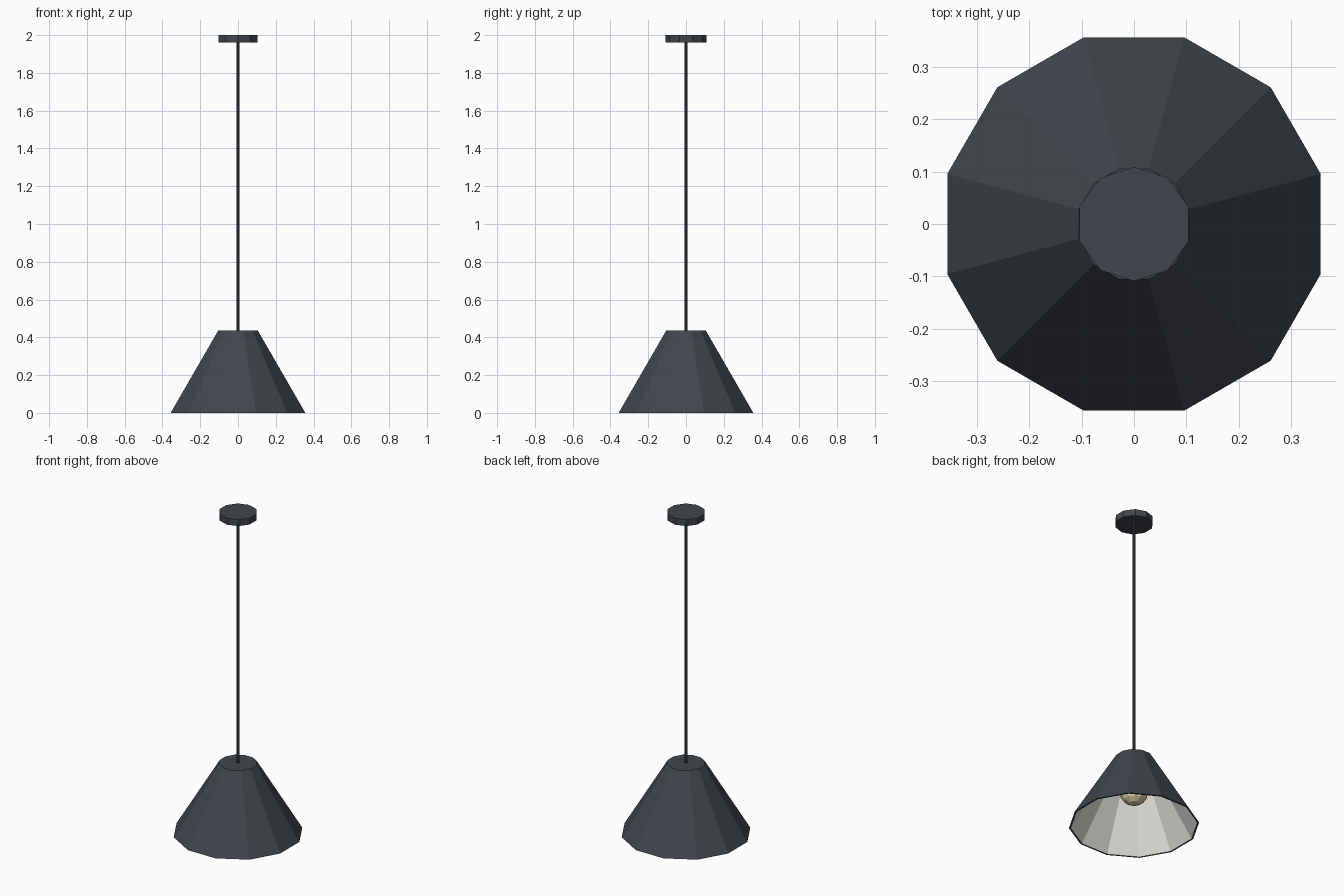
import bpy, bmesh
from math import cos, sin, pi, radians

cube = bpy.data.objects.get("Cube")
if cube:
    bpy.data.objects.remove(cube, do_unlink=True)


def material(name, color):
    mat = bpy.data.materials.new(name)
    mat.use_nodes = True
    mat.diffuse_color = (*color, 1)
    mat.node_tree.nodes["Principled BSDF"].inputs["Base Color"].default_value = (*color, 1)
    return mat


charcoal = material("charcoal metal", (0.052, 0.062, 0.075))
white = material("white lining", (0.8, 0.8, 0.76))
glass = material("warm bulb glass", (0.75, 0.66, 0.40))


def turned(name, profile, sides, phase, mats, rule=None):
    """Faceted solid: rings of (radius, z), capped at both ends."""
    bm = bmesh.new()
    rings = []
    for r, z in profile:
        angles = [radians(phase) + 2 * pi * i / sides for i in range(sides)]
        rings.append([bm.verts.new((r * cos(a), r * sin(a), z)) for a in angles])
    for k in range(len(rings) - 1):
        a, b = rings[k], rings[k + 1]
        for i in range(sides):
            j = (i + 1) % sides
            face = bm.faces.new((a[i], a[j], b[j], b[i]))
            face.material_index = rule(k) if rule else 0
    start = bm.faces.new(rings[0][::-1])
    start.material_index = rule(0) if rule else 0
    bm.faces.new(rings[-1])
    bmesh.ops.recalc_face_normals(bm, faces=bm.faces)
    mesh = bpy.data.meshes.new(name)
    bm.to_mesh(mesh)
    bm.free()
    for m in mats:
        mesh.materials.append(m)
    obj = bpy.data.objects.new(name, mesh)
    bpy.context.collection.objects.link(obj)
    return obj


# Shade: white inner wall and ceiling, charcoal rim, outer wall and top
turned("shade", [(0.102, 0.425), (0.359, 0.0), (0.369, 0.0), (0.109, 0.435)],
       12, 15, [charcoal, white], lambda k: 1 if k == 0 else 0)

# Ceiling plate and hanging rod
turned("ceiling_plate", [(0.109, 1.96), (0.109, 2.0)], 10, 90, [charcoal])
turned("rod", [(0.008, 0.43), (0.008, 1.965)], 8, 22.5, [charcoal])

# Socket and bulb inside the shade
turned("socket", [(0.035, 0.33), (0.035, 0.427)], 10, 90, [charcoal])
radius, centre = 0.083, 0.22
globe = [(radius * sin(radians(t)), centre - radius * cos(radians(t)))
         for t in range(20, 150, 25)]
turned("bulb", globe + [(0.032, 0.335)], 10, 90, [glass])
